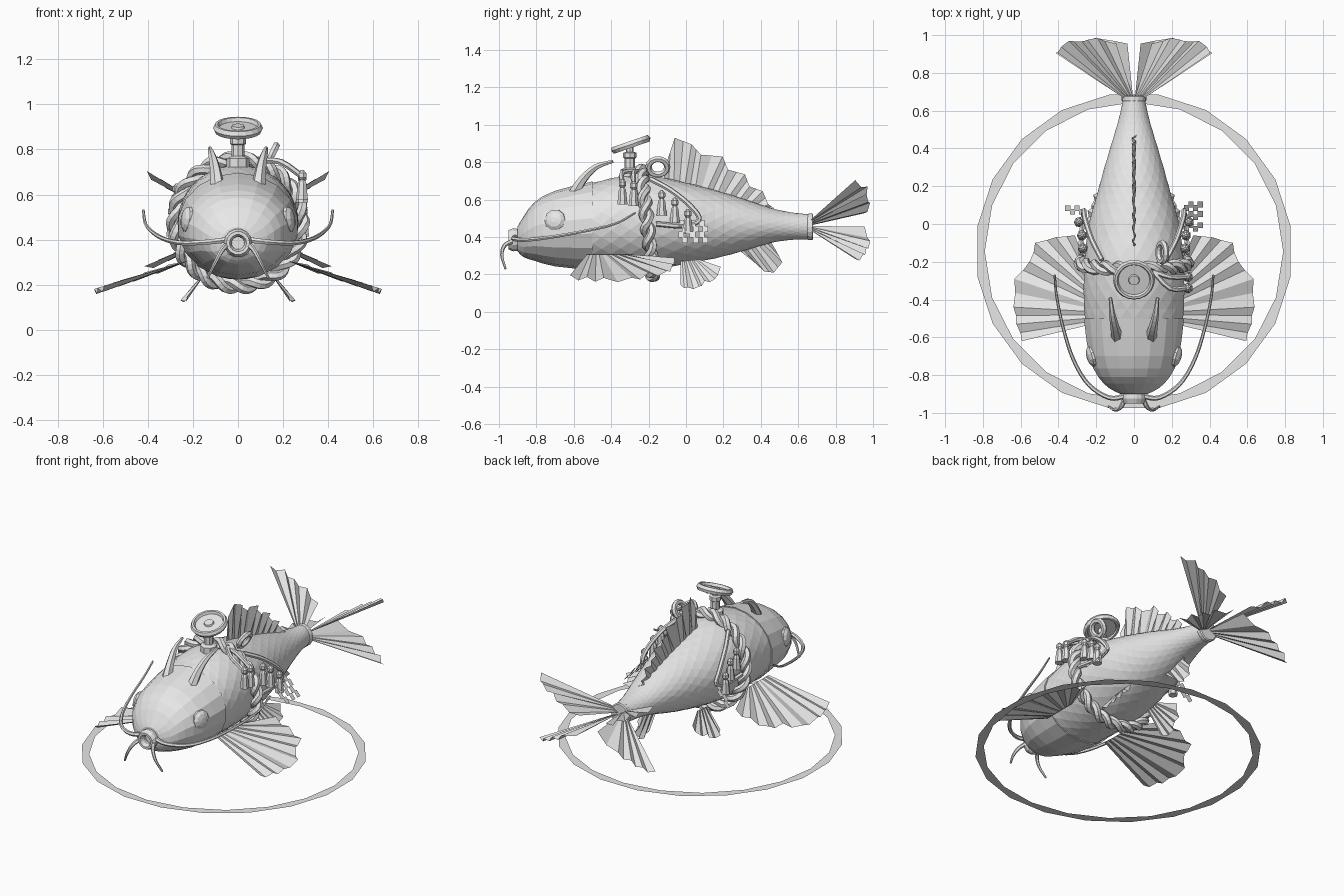
import bpy, bmesh
from math import sin, cos, pi, radians
from mathutils import Vector as V, Matrix

old = bpy.data.objects.get("Cube")
if old:
    bpy.data.objects.remove(old, do_unlink=True)

grey = bpy.data.materials.new("plain_grey")
grey.use_nodes = True
grey.diffuse_color = (0.8, 0.8, 0.8, 1)
grey.node_tree.nodes["Principled BSDF"].inputs["Base Color"].default_value = (0.8, 0.8, 0.8, 1)


def build(name, verts, faces, solid=True):
    mesh = bpy.data.meshes.new(name)
    mesh.from_pydata([tuple(v) for v in verts], [], faces)
    if solid:
        bm = bmesh.new()
        bm.from_mesh(mesh)
        bmesh.ops.remove_doubles(bm, verts=bm.verts, dist=0.0001)
        bmesh.ops.recalc_face_normals(bm, faces=bm.faces)
        bm.to_mesh(mesh)
        bm.free()
    mesh.materials.append(grey)
    obj = bpy.data.objects.new(name, mesh)
    bpy.context.scene.collection.objects.link(obj)
    return obj


def smooth_path(points, steps):
    """Catmull-Rom curve through points of any dimension."""
    p = [V(q) for q in points]
    p = [p[0] * 2 - p[1]] + p + [p[-1] * 2 - p[-2]]
    out = []
    for i in range(1, len(p) - 2):
        a, b, c, d = p[i - 1:i + 3]
        for k in range(steps):
            t = k / steps
            out.append((b * 2 + (c - a) * t + (a * 2 - b * 5 + c * 4 - d) * t * t
                        + (b * 3 - a - c * 3 + d) * t ** 3) / 2)
    return out + [p[-2]]


def skin(name, rings, stagger=False, closed=False):
    """Joins rings of equal length; staggered rings make diamond facets."""
    n, m = len(rings[0]), len(rings)
    faces = []
    for i in range(m if closed else m - 1):
        a, b = i * n, (i + 1) % m * n
        for j in range(n):
            k = (j + 1) % n
            if not stagger:
                faces.append((a + j, a + k, b + k, b + j))
            elif i % 2:
                faces += [(a + j, b + k, b + j), (a + j, a + k, b + k)]
            else:
                faces += [(a + j, a + k, b + j), (a + k, b + k, b + j)]
    if not closed:
        faces += [tuple(range(n)), tuple(range((m - 1) * n, m * n))]
    return build(name, [v for r in rings for v in r], faces)


def tube(name, path, r0, r1, sides=6, closed=False):
    path = [V(p) for p in path]
    m, rings, q, last = len(path), [], None, None
    for i, p in enumerate(path):
        after = path[(i + 1) % m] if closed else path[min(i + 1, m - 1)]
        before = path[i - 1] if closed else path[max(i - 1, 0)]
        t = (after - before).normalized()
        q = t.to_track_quat('Z', 'Y') if q is None else last.rotation_difference(t) @ q
        last = t
        r = r0 + (r1 - r0) * i / (m - 1)
        rings.append([p + q @ V((r * cos(2 * pi * j / sides), r * sin(2 * pi * j / sides), 0))
                      for j in range(sides)])
    return skin(name, rings, closed=closed)


def lathe(name, profile, sides, loc, axis=(0, 0, 1), closed=False):
    q = V(axis).to_track_quat('Z', 'Y')
    rings = [[V(loc) + q @ V((max(r, 0.001) * cos(2 * pi * j / sides),
                              max(r, 0.001) * sin(2 * pi * j / sides), z))
              for j in range(sides)] for r, z in profile]
    return skin(name, rings, closed=closed)


def fin(name, root, rim, normal, fold=0.012):
    """Pleated sheet fanning from a root segment to a ragged rim."""
    a, b, normal = V(root[0]), V(root[1]), V(normal).normalized()
    edge = []
    for p, q in zip(rim, rim[1:]):
        edge += [V(p) + normal * fold, (V(p) + V(q)) / 2 - normal * fold]
    edge.append(V(rim[-1]) + normal * fold)
    n = len(edge)
    verts = [a.lerp(b, i / (n - 1)) for i in range(n)] + edge
    return build(name, verts, [(i, i + 1, n + i + 1, n + i) for i in range(n - 1)], False)


# Head and scaled body: y, centre height, half width, half height
outline = [(-.9, .39, .065, .06), (-.87, .40, .125, .10), (-.81, .43, .185, .15),
           (-.70, .445, .235, .195), (-.5, .46, .262, .23), (-.35, .474, .268, .25),
           (-.19, .478, .263, .252), (0, .473, .24, .218), (.155, .468, .197, .183),
           (.29, .465, .16, .145), (.45, .462, .112, .095), (.56, .458, .08, .074),
           (.66, .455, .058, .067)]


def section(s, n, turn=0.0, grow=0.0):
    return [V(((s[2] + grow) * sin(2 * pi * (j + turn) / n), s[0],
               s[1] + (s[3] + grow) * cos(2 * pi * (j + turn) / n))) for j in range(n)]


skin("head", [section(s, 18, 0, 0.007) for s in smooth_path(outline[:5], 2)])
skin("scaled_body", [section(s, 22, i % 2 / 2)
                     for i, s in enumerate(smooth_path(outline[4:], 3))], stagger=True)
skin("tail_band", [section((y, .454, .058, .064), 16, 0, g)
                   for y, g in ((.645, .0), (.655, .007), (.675, .007), (.68, .0))])

# Round lips
lathe("lips", [(.032, 0), (.06, 0), (.063, .025), (.052, .05), (.038, .05), (.028, .025)],
      14, (0, -.90, .385), (0, -1, 0), closed=True)

for s, side in ((1, "left"), (-1, "right")):
    # Eyes, horns and barbels
    lathe(side + "_eye", [(.06, -.02), (.057, .008), (.04, .022), (.015, .028), (0, .028)],
          10, (s * .222, -.70, .49), (s, -.28, .15))
    tube(side + "_horn", smooth_path([(s * .09, -.60, .63), (s * .10, -.55, .71),
                                      (s * .115, -.48, .775), (s * .125, -.39, .805)], 3),
         .032, .009, 6)
    tube(side + "_long_barbel", smooth_path(
        [(s * .04, -.91, .40), (s * .13, -.92, .39), (s * .24, -.85, .385), (s * .32, -.72, .40),
         (s * .375, -.55, .43), (s * .41, -.38, .47), (s * .42, -.27, .53)], 4), .014, .006, 6)
    tube(side + "_short_barbel", smooth_path(
        [(s * .045, -.92, .38), (s * .07, -.97, .355), (s * .10, -.985, .30),
         (s * .135, -.965, .23)], 3), .014, .006, 6)

    # Broad side fins
    drop = lambda x, y: (s * x, y, .30 - .33 * (x - .24))
    fin(side + "_pectoral_fin", (drop(.22, -.53), drop(.22, -.30)),
        [drop(x, y) for x, y in ((.59, -.62), (.62, -.53), (.635, -.44), (.63, -.29), (.55, -.20),
                                 (.52, -.10), (.41, -.07), (.31, -.06))], (s * .3, 0, 1))
    # Small belly fins
    fin(side + "_pelvic_fin", ((s * .13, -.03, .27), (s * .13, .07, .28)),
        [(s * .22, -.03, .14), (s * .25, .01, .125), (s * .24, .07, .13), (s * .22, .10, .16),
         (s * .21, .155, .17), (s * .17, .185, .235)], (s, 0, 1), .008)

    # Four tail lobes spread in a cross
    for up, rise, inner in ((1, .57, .10), (-1, -.46, .03)):
        lobe = lambda r, y: (s * r, y, .46 + rise * r)
        fin(side + ("_upper" if up > 0 else "_lower") + "_tail_lobe",
            (lobe(.045, .66), lobe(.005, .67)),
            [lobe(.41, .905), lobe(.35, .96 + .01 * up), lobe(.28, .965), lobe(.20, .985),
             lobe(inner, .955)], (-s * rise, 0, 1))

    # Garland swag behind the rope
    swag = smooth_path([(s * .17, -.19, .71), (s * .225, -.08, .65), (s * .26, .03, .56),
                        (s * .265, .07, .49), (s * .275, -.02, .46), (s * .285, -.16, .47)], 4)
    tube(side + "_garland", swag, .014, .014, 6)

    # Tassels: knot, collar and flared skirt
    spots = [(.27, -.13, .64), (.275, -.06, .60), (.29, .01, .54)]
    if s > 0:
        spots += [(.285, -.34, .70), (.285, -.28, .69)]
        for y in (-.34, -.28):
            tube("tassel_cord", smooth_path([(.10, -.25, .75), (.19, y, .745), (.285, y, .68)], 3),
                 .014, .014, 6)
    for x, y, z in spots:
        lathe(side + "_tassel", [(.006, .01), (.02, -.005), (.02, -.025), (.012, -.035),
                                 (.02, -.05), (.028, -.125), (0, -.125)], 7, (s * x, y, z))

    # Folded paper streamers stepping outwards
    for y in ((-.04, .02, .07) if s > 0 else (.05,)):
        verts, faces = [], []
        for k in range(4):
            x0, y0, z0 = .265 + .024 * k, y + .018 * (k % 2), .49 - .03 * k
            faces.append(tuple(range(len(verts), len(verts) + 4)))
            verts += [(s * x0, y0, z0), (s * x0, y0 + .03, z0),
                      (s * (x0 + .027), y0 + .03, z0 - .033), (s * (x0 + .027), y0, z0 - .033)]
        build(side + "_paper_streamer", verts, faces, False)

# Dorsal and anal fins
fin("dorsal_fin", ((0, -.12, .70), (0, .44, .53)),
    [(0, y, z) for y, z in ((-.11, .78), (-.06, .93), (.03, .895), (.08, .84), (.195, .83),
                            (.225, .76), (.315, .735), (.34, .67), (.41, .645), (.44, .575),
                            (.47, .555))], (1, 0, 0))
fin("anal_fin", ((0, .27, .34), (0, .45, .38)),
    [(0, y, z) for y, z in ((.37, .26), (.42, .215), (.47, .21), (.515, .265), (.48, .33))],
    (1, 0, 0))

# Twisted rope around the body
for strand in range(2):
    path = []
    for i in range(132):
        t = 2 * pi * i / 132
        p = 11 * t + strand * pi
        r = .28 + .018 * cos(p)
        path.append((r * cos(t), -.208 - .03 * sin(t) + .02 * sin(p), .475 + r * sin(t)))
    tube("rope_strand", path, .022, .022, 6, closed=True)

# Knot loop on the rope
tube("rope_loop", [(.15 + .02 * sin(a), -.15 + .05 * cos(a), .775 + .042 * sin(a))
                   for a in (2 * pi * i / 14 for i in range(14))], .017, .017, 6, closed=True)

# Hand wheel on its stem
lathe("wheel_stem", [(.05, 0), (.05, .06), (.028, .07), (.028, .12), (.036, .125),
                     (.036, .15), (.02, .155), (.02, .19)], 8, (0, -.30, .70))
tilt = radians(19)
lathe("hand_wheel", [(0, -.008), (.085, -.008), (.09, -.018), (.102, -.018), (.111, 0),
                     (.102, .018), (.09, .018), (.083, .002), (.03, .002), (.026, .012),
                     (0, .012)], 20, (0, -.295, .895), (0, -sin(tilt), cos(tilt)))

# Flat ring on the ground
N = 20
verts = [(r * cos(2 * pi * (j + o) / N), -.145 + r * sin(2 * pi * (j + o) / N), 0)
         for r, o in ((.79, 0), (.84, .5)) for j in range(N)]
faces = []
for j in range(N):
    k = (j + 1) % N
    faces += [(j, N + j, k), (k, N + j, N + k)]
build("ground_ring", verts, faces, False)
